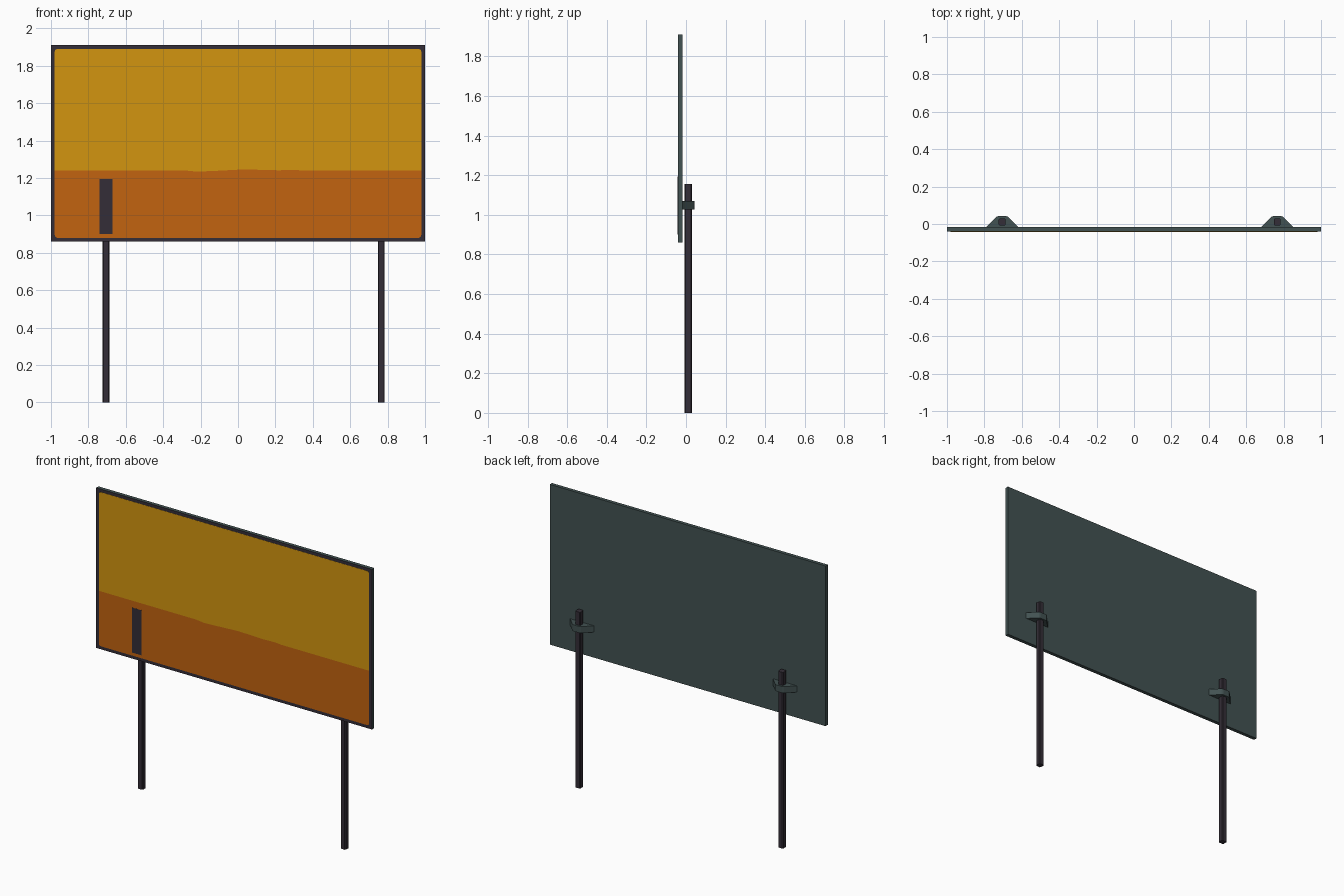
import bpy, bmesh, math

if "Cube" in bpy.data.objects:
    bpy.data.objects.remove(bpy.data.objects["Cube"])


def material(name, rgb):
    m = bpy.data.materials.new(name)
    m.diffuse_color = (*rgb, 1)
    m.use_nodes = True
    m.node_tree.nodes["Principled BSDF"].inputs["Base Color"].default_value = m.diffuse_color
    return m


TEAL = material("dark teal metal", (0.055, 0.085, 0.085))
DARK = material("dark purple grey", (0.034, 0.027, 0.038))
YELLOW = material("amber yellow", (0.65, 0.30, 0.005))
ORANGE = material("burnt orange", (0.54, 0.125, 0.005))


def prism(name, pts, lo, hi, axis, mat):
    """Extrude a 2D outline along z (xy outline) or y (xz outline)."""
    place = (lambda p, t: (p[0], p[1], t)) if axis == 'z' else (lambda p, t: (p[0], t, p[1]))
    bm = bmesh.new()
    a = [bm.verts.new(place(p, lo)) for p in pts]
    b = [bm.verts.new(place(p, hi)) for p in pts]
    bm.faces.new(a)
    bm.faces.new(b)
    for i in range(len(pts)):
        j = (i + 1) % len(pts)
        bm.faces.new((a[i], a[j], b[j], b[i]))
    bmesh.ops.recalc_face_normals(bm, faces=bm.faces)
    me = bpy.data.meshes.new(name)
    bm.to_mesh(me)
    bm.free()
    ob = bpy.data.objects.new(name, me)
    bpy.context.collection.objects.link(ob)
    me.materials.append(mat)
    return ob


def rect(x0, x1, z0, z1):
    return [(x0, z0), (x1, z0), (x1, z1), (x0, z1)]


def arc(cx, cz, r, start):
    return [(cx + r * math.cos(math.radians(start + d)),
             cz + r * math.sin(math.radians(start + d))) for d in (0, 30, 60, 90)]


# Board: teal back and edges, dark front that shows as a border
panel = prism("sign_panel", rect(-1, 1, 0.86, 1.91), -0.0405, -0.017, 'y', TEAL)
panel.data.materials.append(DARK)
for f in panel.data.polygons:
    if f.normal.y < -0.5:
        f.material_index = 1

# Painted fields with rounded outer corners and a slightly wavy split
R, X, B, T = 0.015, 0.98, 0.88, 1.89
split = [(X, 1.24), (0.34, 1.24), (0.30, 1.244), (0.22, 1.241), (0.03, 1.246),
         (-0.12, 1.238), (-0.22, 1.234), (-0.28, 1.24), (-X, 1.24)]
prism("lower_field", arc(-X + R, B + R, R, 180) + arc(X - R, B + R, R, 270) + split,
      -0.0415, -0.0400, 'y', ORANGE)
prism("upper_field", arc(X - R, T - R, R, 0) + arc(-X + R, T - R, R, 90) + split[::-1],
      -0.0415, -0.0400, 'y', YELLOW)

# Dark bar painted on the front
prism("front_bar", rect(-0.74, -0.67, 0.90, 1.195), -0.0422, -0.0410, 'y', DARK)

# Posts and the clamps that hold them to the board
for side, x in (("left", -0.705), ("right", 0.766)):
    h, c, y = 0.0185, 0.005, 0.011
    outline = [(x - h, y - h + c), (x - h + c, y - h), (x + h - c, y - h), (x + h, y - h + c),
               (x + h, y + h - c), (x + h - c, y + h), (x - h + c, y + h), (x - h, y + h - c)]
    prism(side + "_post", outline, 0, 1.155, 'z', DARK)
    clamp = [(x - 0.088, -0.018), (x + 0.088, -0.018), (x + 0.075, -0.006),
             (x + 0.032, 0.038), (x + 0.022, 0.042), (x - 0.022, 0.042),
             (x - 0.032, 0.038), (x - 0.075, -0.006)]
    prism(side + "_clamp", clamp, 1.027, 1.069, 'z', TEAL)
